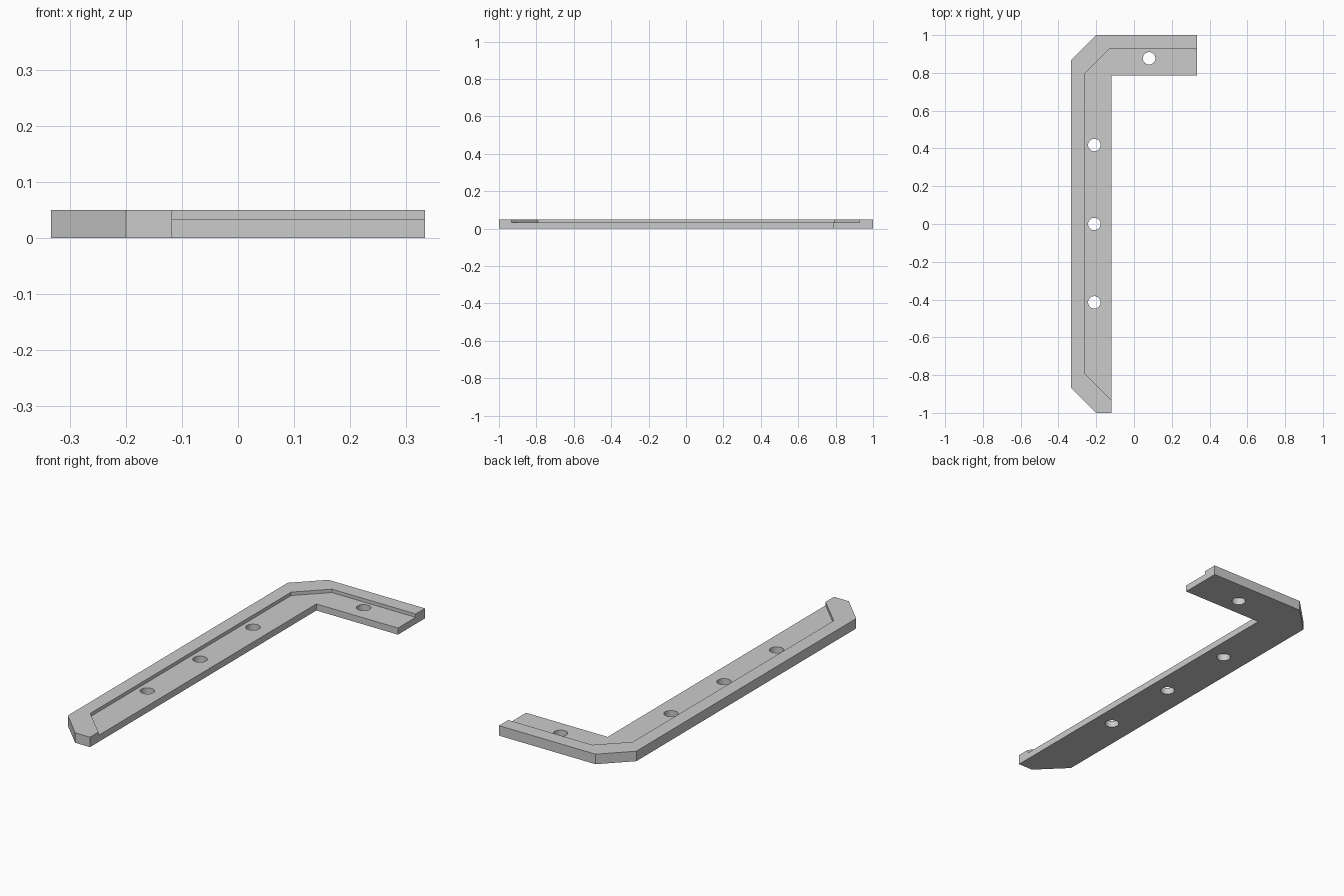
import bpy
import bmesh

cube = bpy.data.objects.get("Cube")
if cube:
    bpy.data.objects.remove(cube, do_unlink=True)

THICKNESS = 0.05
LEDGE_Z = 0.033
HOLE_RADIUS = 0.033

grey = bpy.data.materials.new("plain_grey")
grey.use_nodes = True
colour = (0.6, 0.6, 0.6, 1)
grey.diffuse_color = colour
grey.node_tree.nodes["Principled BSDF"].inputs["Base Color"].default_value = colour


def prism(name, outline, bottom, top):
    """Extrude a flat outline straight up."""
    bm = bmesh.new()
    face = bm.faces.new([bm.verts.new((x, y, bottom)) for x, y in outline])
    result = bmesh.ops.extrude_face_region(bm, geom=[face])
    verts = [v for v in result["geom"] if isinstance(v, bmesh.types.BMVert)]
    bmesh.ops.translate(bm, verts=verts, vec=(0, 0, top - bottom))
    bmesh.ops.recalc_face_normals(bm, faces=bm.faces)
    mesh = bpy.data.meshes.new(name)
    bm.to_mesh(mesh)
    bm.free()
    mesh.materials.append(grey)
    obj = bpy.data.objects.new(name, mesh)
    bpy.context.collection.objects.link(obj)
    return obj


def cut(body, cutter):
    """Subtract the cutter from the body and discard it."""
    mod = body.modifiers.new("cut", "BOOLEAN")
    mod.operation = "DIFFERENCE"
    mod.solver = "EXACT"
    mod.object = cutter
    bpy.context.view_layer.objects.active = body
    bpy.ops.object.modifier_apply(modifier=mod.name)
    bpy.data.objects.remove(cutter, do_unlink=True)


# L-shaped plate with chamfered outer corners
bracket = prism("corner_bracket", [
    (-0.333, -0.868), (-0.2, -1), (-0.118, -1), (-0.118, 0.787),
    (0.333, 0.787), (0.333, 1), (-0.2, 1), (-0.333, 0.868)], 0, THICKNESS)

# Lowered inner ledge, leaving a raised rim along the outer edge
cut(bracket, prism("ledge_cutter", [
    (-0.263, -0.79), (0.1, -1.149), (0.5, -1.149), (0.5, 0.927),
    (-0.13, 0.927), (-0.263, 0.795)], LEDGE_Z, THICKNESS + 0.1))

# Screw holes
for x, y in [(-0.21, -0.415), (-0.21, 0), (-0.21, 0.418), (0.08, 0.877)]:
    bpy.ops.mesh.primitive_cylinder_add(
        vertices=32, radius=HOLE_RADIUS, depth=0.3, location=(x, y, 0))
    drill = bpy.context.object
    drill.data.materials.append(grey)
    cut(bracket, drill)

bpy.ops.object.select_all(action="DESELECT")
bracket.select_set(True)
bpy.context.view_layer.objects.active = bracket
bpy.ops.object.shade_smooth_by_angle()
